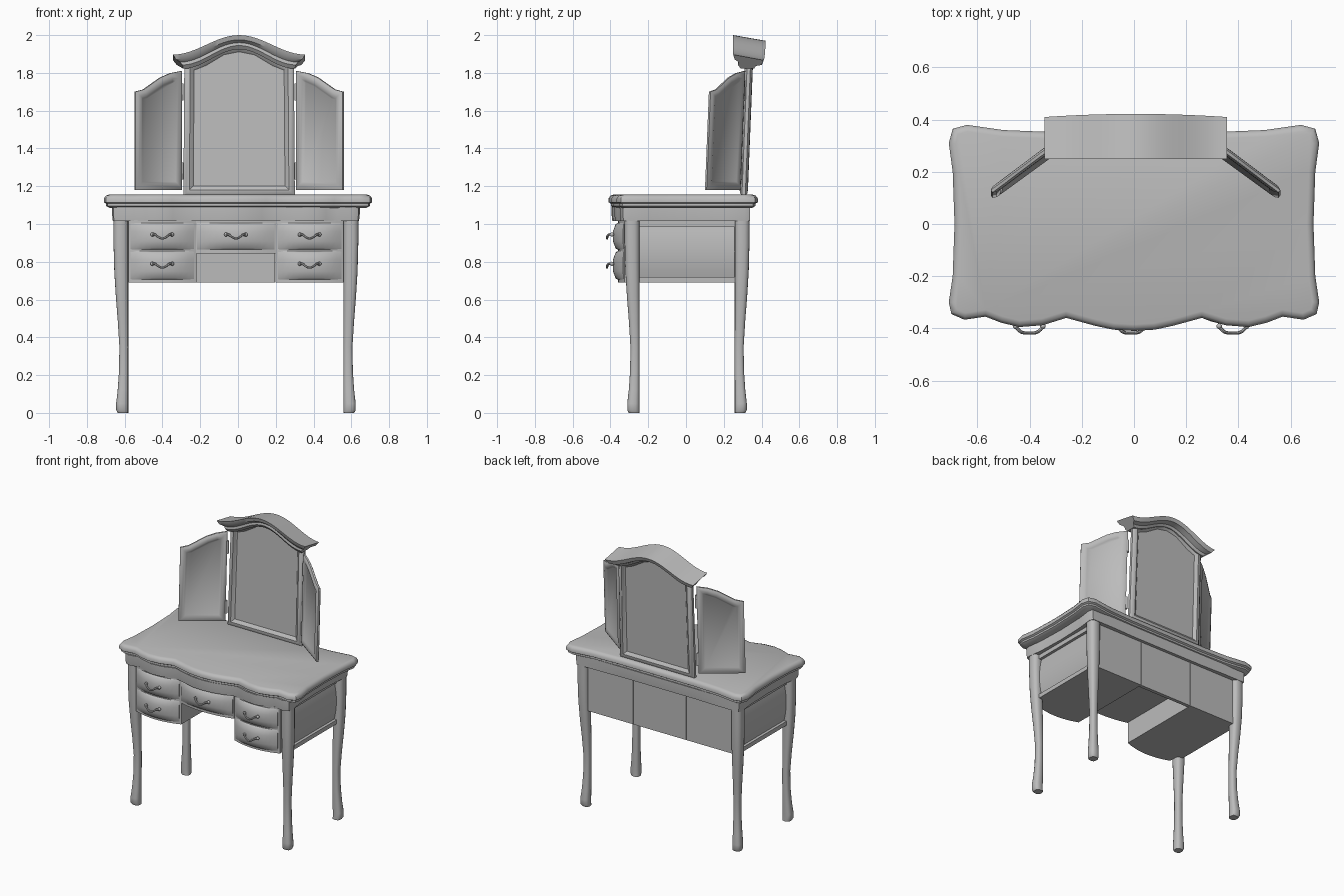
import bpy, bmesh, math
from mathutils import Vector

if "Cube" in bpy.data.objects:
    bpy.data.objects.remove(bpy.data.objects["Cube"])

GREY = (0.5, 0.5, 0.5, 1)
paint = bpy.data.materials.new("plain grey")
paint.use_nodes = True
paint.diffuse_color = GREY
paint.node_tree.nodes["Principled BSDF"].inputs["Base Color"].default_value = GREY

CX = -0.011      # the stand sits slightly off the centre of the top
MX = 0.006       # so do the mirrors


def finish(obj, angle=40):
    obj.data.materials.clear()
    obj.data.materials.append(paint)
    bpy.ops.object.select_all(action='DESELECT')
    obj.select_set(True)
    bpy.context.view_layer.objects.active = obj
    bpy.ops.object.shade_smooth_by_angle(angle=math.radians(angle))
    return obj


def loft(name, loops, angle=40):
    """Skin closed loops of equal length and cap both ends."""
    bm = bmesh.new()
    rings = [[bm.verts.new(p) for p in loop] for loop in loops]
    n = len(rings[0])
    for a, b in zip(rings, rings[1:]):
        for i in range(n):
            j = (i + 1) % n
            bm.faces.new((a[i], a[j], b[j], b[i]))
    bm.faces.new(rings[0][::-1])
    bm.faces.new(rings[-1])
    bmesh.ops.recalc_face_normals(bm, faces=bm.faces)
    mesh = bpy.data.meshes.new(name)
    bm.to_mesh(mesh)
    bm.free()
    obj = bpy.data.objects.new(name, mesh)
    bpy.context.collection.objects.link(obj)
    return finish(obj, angle)


def inset(points, d):
    """Move a counter-clockwise outline inwards by d with mitred corners."""
    out = []
    for i, p in enumerate(points):
        p = Vector(p)
        a = (p - Vector(points[i - 1])).normalized()
        b = (Vector(points[(i + 1) % len(points)]) - p).normalized()
        na, nb = Vector((-a.y, a.x)), Vector((-b.y, b.x))
        out.append(p + (na + nb) * d / (1 + na.dot(nb)))
    return out


def box(name, x0, x1, y0, y1, z0, z1):
    return loft(name, [[(x0, y0, z), (x1, y0, z), (x1, y1, z), (x0, y1, z)] for z in (z0, z1)])


# Table top with wavy front and rounded edge
half = [(0, -.41), (.08, -.405), (.15, -.39), (.26, -.36), (.35, -.388), (.44, -.395), (.51, -.378),
        (.57, -.355), (.65, -.367), (.7, -.345), (.71, -.3), (.695, -.2), (.688, 0),
        (.695, .2), (.71, .31), (.695, .365), (.64, .38), (.5, .36), (.3, .352)]
outline = half + [(-x, y) for x, y in reversed(half[1:])]
edge = [(.03, 1.085), (.012, 1.095), (.012, 1.108), (0, 1.115), (0, 1.135), (.01, 1.15), (.025, 1.155)]
loft("table_top", [[(p.x, p.y, z) for p in inset(outline, d)] for d, z in edge])

# Apron following the top
loft("apron", [[(CX + p.x * .945, min(p.y, .338), z) for p in inset(outline, d)]
               for d, z in ((.02, 1.015), (.016, 1.05), (.016, 1.09))])

# Four tapering legs with rounded square section
LEG = [(0, .056), (.015, .064), (.05, .064), (.12, .056), (.22, .049), (.35, .047), (.48, .055),
       (.62, .066), (.75, .074), (.9, .078), (1.03, .078)]
for side, sx in (("left", 1), ("right", -1)):
    for end, sy, y_in in (("front", -1, .247), ("back", 1, .258)):
        rings = []
        for z, w in LEG:
            r, ring = w / 2, []
            for k in range(16):
                c, s = math.cos(k * math.pi / 8), math.sin(k * math.pi / 8)
                m = r / (abs(c) ** 3 + abs(s) ** 3) ** (1 / 3)
                ring.append((CX + sx * (.57 + r) + m * c, sy * (y_in + r) + m * s, z))
            rings.append(ring)
        loft(f"{end}_{side}_leg", rings)


# Drawer cases, bowed in plan
def bowed(name, x0, x1, back, levels, front=-.325, bow=.035):
    """levels are pairs of height and extra forward bulge."""
    loops = []
    for z, extra in levels:
        loop = []
        for k in range(13):
            t = k / 6 - 1
            loop.append((x0 + (x1 - x0) * k / 12, front - (bow + extra) * (1 - t * t) - extra * .3, z))
        loops.append(loop + [(x1, back, z), (x0, back, z)])
    return loft(name, loops)


def pillow(z0, z1):
    return [(z0, 0), (z0 + .008, .008), (z0 + .045, .018), (z1 - .045, .018), (z1 - .008, .008), (z1, 0)]


def handle(name, x, y, z):
    """Drooping pull with round posts."""
    curve = bpy.data.curves.new(name, 'CURVE')
    curve.dimensions = '3D'
    curve.bevel_depth, curve.bevel_resolution = .0065, 2
    curve.use_fill_caps = True
    path = [(-.055, .0, .01), (-.04, -.02, .012), (-.022, -.028, -.004), (0, -.028, -.014)]
    path += [(-a, b, c) for a, b, c in reversed(path[:-1])]
    spline = curve.splines.new('NURBS')
    spline.points.add(len(path) - 1)
    for pt, (a, b, c) in zip(spline.points, path):
        pt.co = (x + a, y + b, z + c, 1)
    spline.use_endpoint_u, spline.order_u, spline.resolution_u = True, 3, 4
    obj = bpy.data.objects.new(name, curve)
    bpy.context.collection.objects.link(obj)
    bpy.ops.object.select_all(action='DESELECT')
    obj.select_set(True)
    bpy.context.view_layer.objects.active = obj
    bpy.ops.object.convert(target='MESH')
    finish(bpy.context.object)
    for s in (-1, 1):
        bpy.ops.mesh.primitive_uv_sphere_add(segments=10, ring_count=6, radius=.011,
                                             location=(x + s * .052, y - .002, z + .009))
        bpy.context.object.name = name + "_post"
        finish(bpy.context.object)


for side, s in (("left", 1), ("right", -1)):
    xa, xb = sorted((CX + s * .21, CX + s * .57))
    bowed(f"{side}_case", xa, xb, .3, [(.69, 0), (1.02, 0)])
    for row, z0, z1 in (("lower", .705, .856), ("upper", .864, 1.006)):
        bowed(f"{side}_{row}_drawer", xa + .012, xb - .012, -.29, pillow(z0, z1), -.328)
        handle(f"{side}_{row}_handle", (xa + xb) / 2, -.39, (z0 + z1) / 2)

bowed("centre_case", CX - .212, CX + .212, .3, [(.845, 0), (1.02, 0)], -.33, .03)
bowed("centre_drawer", CX - .205, CX + .205, -.29, pillow(.864, 1.006), -.333, .03)
handle("centre_handle", CX, -.39, .935)

# Back board in three panels
for name, x0, x1 in (("left", .212, .6), ("centre", -.208, .208), ("right", -.6, -.212)):
    box(f"{name}_back_board", CX + x0, CX + x1, .285, .31, .69, 1.02)

# Bulging side panels and their rails
for side, s in (("left", 1), ("right", -1)):
    loops = []
    for k in range(9):
        t = k / 4 - 1
        z, out = .853 + t * .14, .59 + .02 * (1 - t * t)
        loops.append([(CX + s * .56, -.27, z), (CX + s * out, -.27, z),
                      (CX + s * out, .29, z), (CX + s * .56, .29, z)])
    loft(f"{side}_side_panel", loops)
    for row, z in (("lower", .69), ("upper", .985)):
        xa, xb = sorted((CX + s * .56, CX + s * .612))
        box(f"{side}_{row}_side_rail", xa, xb, -.27, .29, z, z + .03)


# Mirrors: moulded frame around a recessed pane, leaning back
def framed(name, points, origin, along, width, thick):
    ax = Vector((along[0], along[1], 0)).normalized()
    nrm = Vector((ax.y, -ax.x, 0))

    def ring(d, depth):
        loop = []
        for p in inset(points, d):
            v = Vector(origin) + ax * p.x + nrm * depth
            loop.append((v.x, v.y + (p.y - 1.155) * .04, p.y))
        return loop

    profile = [(width, .25), (width * .85, .6), (width * .6, 1), (width * .25, .9), (0, .4)]
    profile += [(d, -f) for d, f in reversed(profile)]
    loft(name, [ring(d, f * thick) for d, f in profile])


arch = [(.29, 1.85), (.2, 1.885), (.1, 1.945), (0, 1.965), (-.1, 1.945), (-.2, 1.885), (-.29, 1.85)]
framed("main_mirror", [(-.295, 1.15), (.295, 1.15)] + arch, (MX, .305, 0), (1, 0), .052, .022)

# outlines run from the hinge edge out to the free edge
wing = [(0, 1.18), (.305, 1.18), (.305, 1.7), (.25, 1.712), (.14, 1.775), (.075, 1.798), (0, 1.81)]
mirrored = [(-x, z) for x, z in reversed(wing)]
framed("left_wing_mirror", wing, (MX + .305, .283, 0), (.245, -.178), .052, .014)
framed("right_wing_mirror", mirrored, (MX - .305, .283, 0), (.245, .178), .052, .014)

# Hinges
for side, s in (("left", 1), ("right", -1)):
    for row, z in (("lower", 1.28), ("upper", 1.7)):
        bpy.ops.mesh.primitive_cylinder_add(vertices=10, radius=.009, depth=.09,
                                            location=(MX + s * .302, .282 + (z - 1.155) * .04, z))
        bpy.context.object.name = f"{side}_{row}_hinge"
        finish(bpy.context.object)

# Arched crown moulding: y, height and half width around the section
section = [(.29, 0, .295), (.275, .02, .3), (.278, .035, .312), (.257, .05, .335), (.25, .075, .35),
           (.41, .045, .35), (.4, .02, .33), (.37, .015, .31), (.36, 0, .295)]
stations = []
for k in range(25):
    t = k / 12 - 1
    rise = math.cos(t * math.pi / 2) ** 2
    stations.append([(MX + t * w, y + (.012 * (1 - t * t) if y > .38 else 0),
                      1.822 + h + .103 * rise) for y, h, w in section])
loft("crown_moulding", stations, 35)
